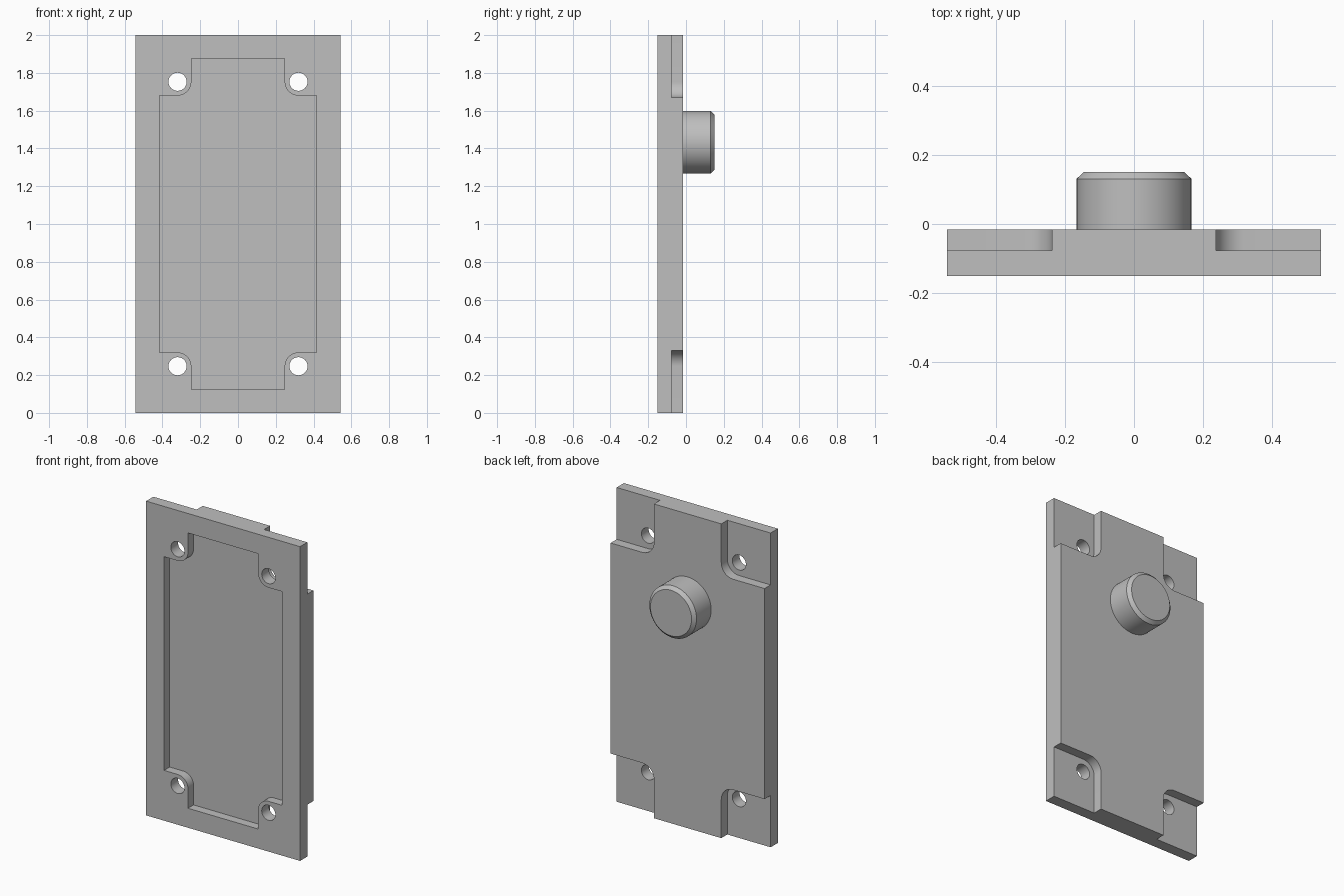
import bpy, bmesh
from math import sin, cos, pi, radians
from mathutils import Vector

if "Cube" in bpy.data.objects:
    bpy.data.objects.remove(bpy.data.objects["Cube"], do_unlink=True)

# Sizes: outlines are measured from the plate centre at height MID
MID = 1.0
HALF_W = 0.542
FRONT, BACK = -0.15, -0.016
STEP_Y = -0.077          # floor of the rear corner steps
RECESS_Y = -0.094        # floor of the front recess
HOLE_X, HOLE_Z, HOLE_R = 0.32, 0.753, 0.048

grey = bpy.data.materials.new("plain grey")
grey.use_nodes = True
colour = (0.52, 0.52, 0.52, 1)
grey.diffuse_color = colour
grey.node_tree.nodes["Principled BSDF"].inputs["Base Color"].default_value = colour


def prism(name, outline, y0, y1):
    """Extrude an x/z outline along y."""
    bm = bmesh.new()
    face = bm.faces.new([bm.verts.new((x, y0, MID + z)) for x, z in outline])
    top = bmesh.ops.extrude_face_region(bm, geom=[face])["geom"]
    bmesh.ops.translate(bm, vec=(0, y1 - y0, 0),
                        verts=[v for v in top if isinstance(v, bmesh.types.BMVert)])
    bmesh.ops.recalc_face_normals(bm, faces=bm.faces)
    return to_object(name, bm)


def to_object(name, bm):
    mesh = bpy.data.meshes.new(name)
    bm.to_mesh(mesh)
    bm.free()
    mesh.materials.append(grey)
    obj = bpy.data.objects.new(name, mesh)
    bpy.context.collection.objects.link(obj)
    return obj


def arc(radius, start, end, steps):
    """Points around a screw hole centre, angles in degrees."""
    angles = [radians(start + (end - start) * i / steps) for i in range(steps + 1)]
    return [(HOLE_X + radius * cos(a), HOLE_Z + radius * sin(a)) for a in angles]


def mirrored(points, sx, sz):
    return [(x * sx, z * sz) for x, z in points]


def smooth(obj):
    bpy.ops.object.select_all(action='DESELECT')
    obj.select_set(True)
    bpy.context.view_layer.objects.active = obj
    bpy.ops.object.shade_smooth_by_angle(angle=radians(30))


# Plate
plate = prism("mounting_plate", [(-HALF_W, -MID), (HALF_W, -MID), (HALF_W, MID), (-HALF_W, MID)],
              FRONT, BACK)

# Front recess, with its corners rounded around the screw holes
quarter = [(0.415, 0.68)] + arc(0.073, 270, 180, 12) + [(0.247, 0.876)]
outline = (quarter + mirrored(quarter, -1, 1)[::-1]
           + mirrored(quarter, -1, -1) + mirrored(quarter, 1, -1)[::-1])
cutters = [prism("recess_cutter", outline, FRONT - 0.1, RECESS_Y)]

# Rear corner steps and screw holes
step = [(0.7, HOLE_Z - 0.083)] + arc(0.083, 270, 180, 12) + [(HOLE_X - 0.083, 1.2), (0.7, 1.2)]
hole = arc(HOLE_R, 0, 360, 40)[:-1]
for sx in (-1, 1):
    for sz in (-1, 1):
        cutters.append(prism("step_cutter", mirrored(step, sx, sz), STEP_Y, BACK + 0.1))
        cutters.append(prism("hole_cutter", mirrored(hole, sx, sz), FRONT - 0.1, BACK + 0.1))

for cutter in cutters:
    cutter.hide_render = True
    mod = plate.modifiers.new(cutter.name, 'BOOLEAN')
    mod.operation = 'DIFFERENCE'
    mod.solver = 'EXACT'
    mod.object = cutter

# Bake the cuts into the plate and drop the cutters
bpy.context.view_layer.update()
graph = bpy.context.evaluated_depsgraph_get()
cut_mesh = bpy.data.meshes.new_from_object(plate.evaluated_get(graph))
plate.modifiers.clear()
plate.data = cut_mesh
for cutter in cutters:
    bpy.data.objects.remove(cutter, do_unlink=True)
smooth(plate)

# Round rear knob with a chamfered rim, spun around the y axis
bm = bmesh.new()
profile = [(0, BACK), (0.166, BACK), (0.166, 0.131), (0.145, 0.151), (0, 0.151)]
verts = [bm.verts.new((r, y, 0)) for r, y in profile]
edges = [bm.edges.new(pair) for pair in zip(verts, verts[1:])]
bmesh.ops.spin(bm, geom=verts + edges, cent=(0, 0, 0), axis=(0, 1, 0), angle=2 * pi, steps=64)
bmesh.ops.remove_doubles(bm, verts=bm.verts, dist=0.0001)
bmesh.ops.recalc_face_normals(bm, faces=bm.faces)
bmesh.ops.translate(bm, vec=Vector((0, 0, 1.433)), verts=bm.verts)
smooth(to_object("rear_knob", bm))
